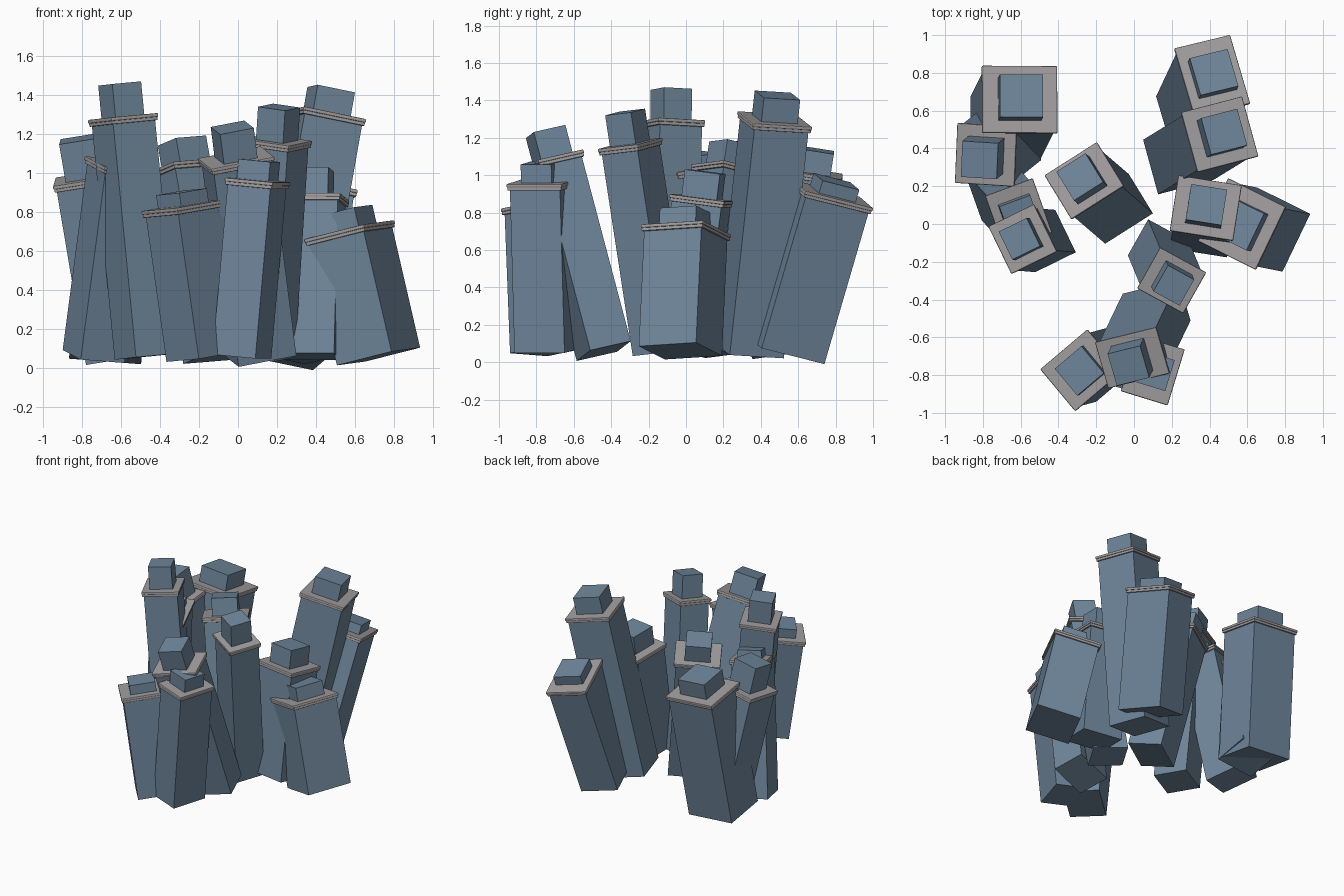
import bpy
from math import radians
from mathutils import Vector, Matrix

if "Cube" in bpy.data.objects:
    bpy.data.objects.remove(bpy.data.objects["Cube"])


def material(name, rgb):
    m = bpy.data.materials.new(name)
    m.diffuse_color = (*rgb, 1)
    m.use_nodes = True
    m.node_tree.nodes["Principled BSDF"].inputs["Base Color"].default_value = m.diffuse_color
    return m


BLUE = material("blue_wall", (0.16, 0.24, 0.33))
GREY = material("roof_grey", (0.36, 0.34, 0.35))


def block(name, size, matrix, mat, bevel=0):
    """Box of the given size standing on the origin of the matrix."""
    bpy.ops.mesh.primitive_cube_add(size=1)
    ob = bpy.context.object
    ob.name = name
    ob.data.transform(Matrix.Diagonal((*size, 1)) @ Matrix.Translation((0, 0, 0.5)))
    ob.matrix_world = matrix
    ob.data.materials.append(mat)
    if bevel:
        mod = ob.modifiers.new("edge", 'BEVEL')
        mod.width, mod.segments = bevel, 2


def tower(i, bx, by, x, y, z, w, d, turn, hut):
    """Leaning tower: shaft, two-step cornice and a rooftop hut, stacked along one axis."""
    base, top = Vector((bx, by, 0.06)), Vector((x, y, z))
    axis = top - base
    length = axis.length
    tilt = Vector((0, 0, 1)).rotation_difference(axis).to_matrix().to_4x4()
    stand = Matrix.Translation(base) @ tilt @ Matrix.Rotation(radians(turn), 4, 'Z')

    def part(name, start, height, inset, mat, bevel=0):
        block(f"tower_{i}_{name}", (w - inset, d - inset, height),
              stand @ Matrix.Translation((0, 0, start)), mat, bevel)

    part("shaft", 0, length - 0.02, 0.03, BLUE)
    part("cornice_lower", length - 0.036, 0.02, 0.008, GREY, 0.004)
    part("cornice_upper", length - 0.02, 0.02, 0, GREY, 0.006)
    # hut footprint follows the roof: about 0.6 of its mean width, near square
    side = 0.3 * (w + d)
    block(f"tower_{i}_roof_hut", (side, side, hut + 0.01),
          stand @ Matrix.Translation((0, 0, length - 0.01)), BLUE)


# foot x y, roof centre x y z, roof width and depth, turn, hut height
TOWERS = [
    (-0.68, 0.51, -0.605, 0.66, 1.02, 0.40, 0.36, 0, 0.12),
    (-0.63, 0.49, -0.785, 0.365, 0.98, 0.32, 0.32, -3, 0.20),
    (-0.47, -0.09, -0.59, -0.08, 1.29, 0.27, 0.28, 26, 0.17),
    (-0.74, 0.19, -0.61, 0.05, 1.05, 0.27, 0.31, 20, 0.06),
    (-0.09, 0.08, -0.265, 0.23, 1.04, 0.33, 0.28, 32, 0.13),
    (0.30, 0.54, 0.415, 0.785, 0.90, 0.31, 0.39, 15, 0.07),
    (0.235, 0.34, 0.455, 0.475, 1.30, 0.34, 0.33, 15, 0.13),
    (0.36, -0.02, 0.38, 0.085, 0.88, 0.34, 0.30, -9, 0.14),
    (0.72, -0.03, 0.57, 0.0, 0.71, 0.35, 0.37, -26, 0.10),
    (0.13, -0.13, 0.20, -0.30, 1.17, 0.28, 0.25, -29, 0.17),
    (-0.17, -0.745, -0.28, -0.775, 0.835, 0.33, 0.29, 40, 0.07),
    (0.12, -0.44, -0.01, -0.71, 1.08, 0.34, 0.26, 15, 0.16),
    (0.02, -0.75, 0.10, -0.775, 0.965, 0.26, 0.31, -17, 0.10),
]
for i, t in enumerate(TOWERS, 1):
    tower(i, *t)
